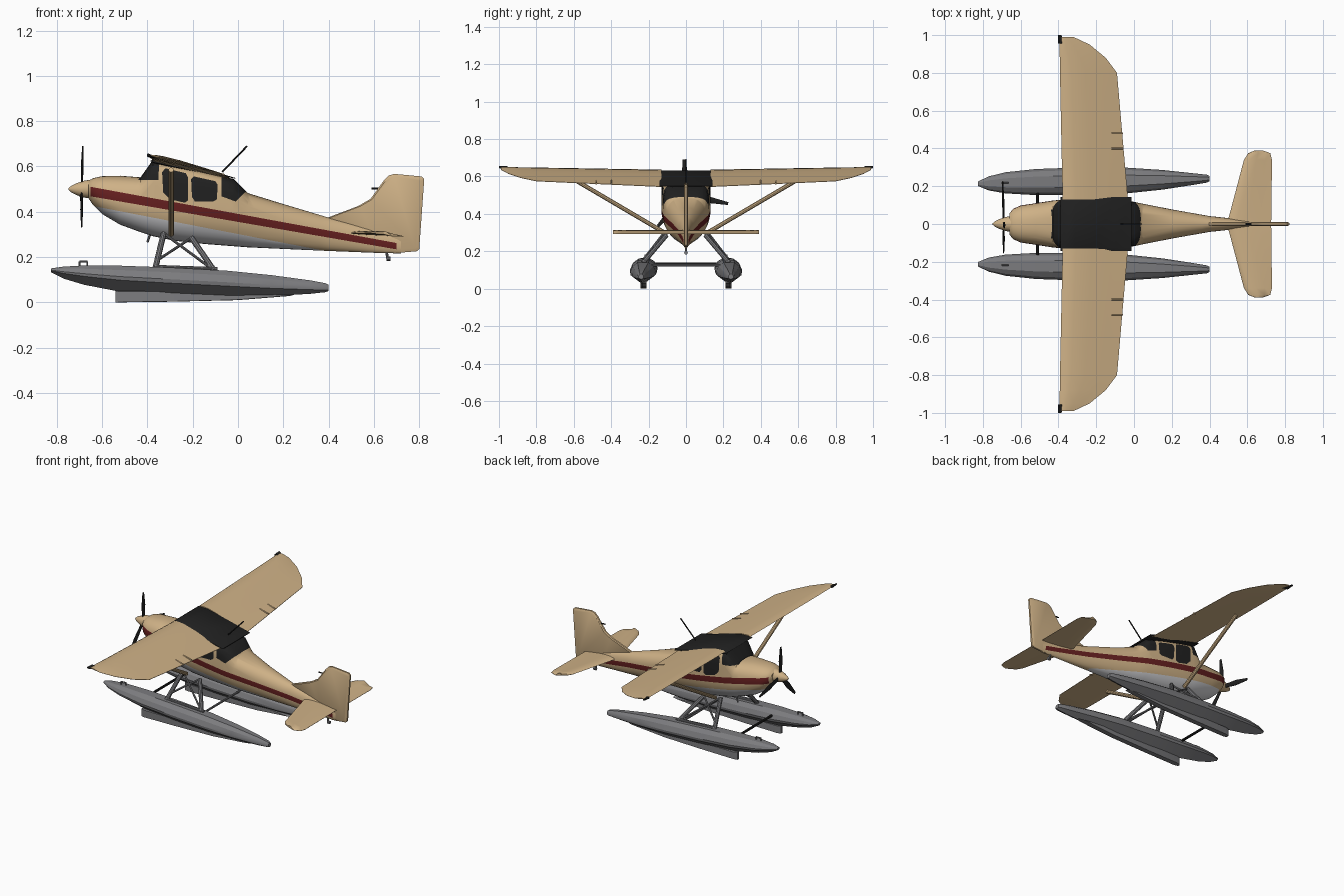
import bpy, bmesh
from math import sin, cos, pi, radians
from mathutils import Vector

if "Cube" in bpy.data.objects:
    bpy.data.objects.remove(bpy.data.objects["Cube"])


def material(name, r, g, b):
    m = bpy.data.materials.new(name)
    m.use_nodes = True
    m.diffuse_color = (r, g, b, 1)
    m.node_tree.nodes["Principled BSDF"].inputs["Base Color"].default_value = (r, g, b, 1)
    return m


TAN = material("tan paint", 0.62, 0.44, 0.24)
RED = material("dark red", 0.13, 0.014, 0.014)
WHITE = material("pale grey", 0.65, 0.65, 0.67)
BLACK = material("black", 0.015, 0.015, 0.015)
GREY = material("float grey", 0.2, 0.2, 0.21)


def finish(name, bm, *mats, angle=35):
    bmesh.ops.recalc_face_normals(bm, faces=bm.faces[:])
    me = bpy.data.meshes.new(name)
    bm.to_mesh(me)
    bm.free()
    for m in mats:
        me.materials.append(m)
    me.shade_smooth()
    me.set_sharp_from_angle(angle=radians(angle))
    ob = bpy.data.objects.new(name, me)
    bpy.context.scene.collection.objects.link(ob)
    return ob


def loft(rings):
    """Skin a list of closed rings and cap both ends."""
    bm = bmesh.new()
    loops = [[bm.verts.new(p) for p in ring] for ring in rings]
    n = len(loops[0])
    for a, b in zip(loops, loops[1:]):
        for i in range(n):
            j = (i + 1) % n
            bm.faces.new((a[i], a[j], b[j], b[i]))
    bm.faces.new(loops[0])
    bm.faces.new(loops[-1])
    return bm


def rod(name, a, b, r, mat, r2=None, flat=1.0, sides=10):
    """Straight bar from a to b; flat squeezes the section along x."""
    a, b = Vector(a), Vector(b)
    d = (b - a).normalized()
    u = Vector((1, 0, 0)) - d * d.x
    u = u.normalized() if u.length > 0.1 else Vector((0, 1, 0))
    v = d.cross(u)
    ring = lambda p, k: [p + u * cos(2 * pi * i / sides) * k * flat
                         + v * sin(2 * pi * i / sides) * k for i in range(sides)]
    return finish(name, loft([ring(a, r), ring(b, r2 or r)]), mat)


def slab(name, pts, half, mat, y=0.0):
    """Upright plate with a thinner rim, outlined in x and z."""
    cx = sum(p[0] for p in pts) / len(pts)
    cz = sum(p[1] for p in pts) / len(pts)
    ring = lambda k, h: [(cx + (x - cx) * k, y + h, cz + (z - cz) * k) for x, z in pts]
    return finish(name, loft([ring(.93, -half), ring(1, -half * .5),
                              ring(1, half * .5), ring(.93, half)]), mat)


# Fuselage: x, bottom, widest height, top, half width, roundness of the top
SECTIONS = [
    (-.66, .46, .50, .535, .055, 2), (-.64, .43, .49, .548, .08, 2.2),
    (-.60, .39, .475, .557, .098, 2.3), (-.52, .343, .455, .559, .11, 2.4),
    (-.43, .31, .44, .552, .124, 2.8), (-.375, .292, .44, .63, .13, 5),
    (-.28, .272, .43, .605, .132, 6), (-.15, .258, .42, .575, .13, 6),
    (-.02, .248, .40, .545, .121, 5), (.045, .243, .38, .482, .108, 2.8),
    (.2, .236, .35, .434, .077, 2.2), (.4, .227, .31, .374, .042, 2),
    (.6, .219, .27, .322, .02, 2), (.72, .216, .25, .295, .012, 2)]


def body_ring(x, zb, zm, zt, hw, n, count=36):
    pts = []
    for i in range(count):
        c, s = cos(2 * pi * i / count), sin(2 * pi * i / count)
        e = n if s > 0 else 2.1
        y = hw * abs(c) ** (2 / e) * (1 if c > 0 else -1)
        h = abs(s) ** (2 / e)
        pts.append((x, y, zm + (zt - zm) * h if s > 0 else zm - (zm - zb) * h))
    return pts


WINDOWS = [
    [(-.44, .54), (-.385, .66), (-.345, .66), (-.352, .54)],
    [(-.335, .575), (-.32, .592), (-.23, .57), (-.22, .55), (-.22, .45), (-.235, .44),
     (-.3, .455), (-.33, .485)],
    [(-.207, .545), (-.195, .556), (-.1, .535), (-.09, .52), (-.093, .455), (-.11, .445),
     (-.19, .445), (-.203, .465)],
    [(-.072, .56), (0, .56), (.036, .49), (-.01, .445), (-.072, .468)]]


def edges_of(poly):
    return list(zip(poly, poly[1:] + poly[:1]))


def inside(poly, x, z):
    side = [(q[0] - p[0]) * (z - p[1]) - (q[1] - p[1]) * (x - p[0]) > 0 for p, q in edges_of(poly)]
    return all(side) or not any(side)


def cut(bm, p, q, keep=lambda c: True):
    faces = [f for f in bm.faces if keep(f.calc_center_median())]
    geom = set(faces)
    for f in faces:
        geom.update(f.edges)
        geom.update(f.verts)
    bmesh.ops.bisect_plane(bm, geom=list(geom), dist=1e-5, plane_co=(p[0], 0, p[1]),
                           plane_no=(q[1] - p[1], 0, p[0] - q[0]))


bm = loft([body_ring(*s) for s in SECTIONS])
STRIPE = [(-.65, .51), (.7, .262), (.7, .234), (-.65, .468)]
BELLY = [(-.7, .437), (.36, .232), (.36, .1), (-.7, .1)]
for shape in (STRIPE, BELLY):
    for p, q in edges_of(shape):
        cut(bm, p, q)
for w in WINDOWS:
    lo, hi = min(p[0] for p in w), max(p[0] for p in w)
    for p, q in edges_of(w):
        cut(bm, p, q, lambda c: lo - .1 < c.x < hi + .1 and c.z > .41)
for f in bm.faces:
    c = f.calc_center_median()
    if inside(STRIPE, c.x, c.z):
        f.material_index = 1
    elif inside(BELLY, c.x, c.z):
        f.material_index = 2
    elif any(inside(w, c.x, c.z) for w in WINDOWS):
        f.material_index = 3
finish("fuselage", bm, TAN, RED, WHITE, BLACK, angle=40)

# Wing panels and dark roof between them
FOIL = [(0, 0), (.04, .5), (.2, 1), (.45, .9), (.75, .45), (1, .06),
        (1, -.06), (.75, -.15), (.45, -.25), (.2, -.3), (.04, -.25)]


def foil_ring(y, x0, x1, z0, z1, t):
    return [(x0 + (x1 - x0) * u, y, z0 + (z1 - z0) * u + t * h) for u, h in FOIL]


WING = [(.13, -.378, -.032, .63, .545, .02), (.8, -.392, -.09, .642, .575, .017),
        (.88, -.393, -.15, .644, .592, .014), (.95, -.395, -.235, .646, .615, .011),
        (.99, -.385, -.32, .648, .636, .005)]
for s, side in ((1, "right"), (-1, "left")):
    finish("wing_" + side, loft([foil_ring(s * w[0], *w[1:]) for w in WING]), TAN)
    rod("wing_strut_" + side, (-.295, s * .115, .30), (-.295, s * .6, .585), .012, TAN)
    # Wing tip lamp and trailing-edge hinges
    finish("tip_lamp_" + side, loft([foil_ring(s * .955, -.402, -.36, .646, .636, .012),
                                     foil_ring(s * 1.0, -.402, -.385, .65, .645, .008)]), BLACK)
    for y in (.4, .48):
        rod("hinge_" + side, (-.12, s * y, .578), (-.06, s * y, .562), .005, TAN)
finish("cabin_roof", loft([foil_ring(y, -.388, -.012, .624, .548, t) for y, t in
                           ((-.142, .012), (-.125, .024), (.125, .024), (.142, .012))]), BLACK)

# Tail
slab("tail_fin", [(.39, .372), (.53, .425), (.585, .457), (.645, .54), (.665, .56), (.69, .567),
                  (.81, .556), (.822, .545), (.80, .235), (.79, .226), (.69, .217), (.6, .26)],
     .011, TAN)
rod("fin_probe", (.59, 0, .503), (.64, 0, .503), .004, BLACK)
STAB = [(0, .49, .725), (.04, .503, .728), (.34, .582, .73), (.375, .605, .722), (.39, .64, .68)]
for s, side in ((1, "right"), (-1, "left")):
    finish("tailplane_" + side, loft([foil_ring(s * y, a, b, .306, .292, .012)
                                      for y, a, b in STAB]), TAN)
rod("tail_post", (.655, 0, .225), (.66, 0, .195), .006, GREY)
rod("tail_shoe", (.655, 0, .192), (.672, 0, .192), .01, GREY)

# Propeller, spinner and aerial
HUB = Vector((-.69, 0, .50))
finish("spinner", loft([[(x, r * cos(i * pi / 10), .50 + r * sin(i * pi / 10)) for i in range(20)]
                        for x, r in ((-.748, .004), (-.735, .015), (-.71, .027),
                                     (-.68, .037), (-.65, .042))]), TAN)
for tip in ((-.685, -.01, .69), (-.695, .225, .455), (-.69, -.15, .335)):
    tip = Vector(tip)
    mid = HUB.lerp(tip, .55)
    rod("propeller_root", HUB, mid, .011, BLACK, r2=.018, flat=.35)
    rod("propeller_tip", mid, tip, .018, BLACK, r2=.008, flat=.35)
rod("aerial", (-.07, 0, .575), (.04, 0, .69), .004, BLACK)
rod("belly_drain", (-.385, .03, .31), (-.40, .03, .265), .005, GREY)

# Floats: x, keel, chine, deck, half width, centre line
FLOAT = [(-.825, .133, .14, .15, .012, .213), (-.77, .105, .128, .158, .037, .215),
         (-.68, .078, .115, .163, .056, .218), (-.52, .047, .098, .162, .069, .222),
         (-.3, .03, .085, .154, .073, .226), (-.05, .022, .072, .14, .069, .23),
         (.15, .028, .062, .12, .052, .234), (.32, .038, .056, .097, .03, .238),
         (.385, .045, .055, .085, .021, .24), (.4, .05, .056, .078, .014, .24)]


def float_ring(s, x, zk, zc, zt, hw, cy):
    h = zt - zc
    half = [(.95, zc), (1, zc + h * .25), (.82, zc + h * .7), (.42, zt)]
    prof = [(0, zk)] + half + [(-a, z) for a, z in reversed(half)]
    return [(x, s * (cy + a * hw), z) for a, z in prof]


for s, side in ((1, "right"), (-1, "left")):
    finish("float_" + side, loft([float_ring(s, *f) for f in FLOAT]), GREY, angle=28)
    slab("keel_" + side, [(-.54, .05), (-.54, 0), (-.3, .003), (0, .01), (.25, .03), (0, .05)],
         .016, GREY, y=s * .226)
    # Mooring cleat
    for x in (-.70, -.665):
        rod("cleat_post_" + side, (x, s * .218, .155), (x, s * .218, .18), .004, GREY)
    rod("cleat_bar_" + side, (-.70, s * .218, .18), (-.665, s * .218, .18), .004, GREY)
    # Float struts
    front_low, rear_low = (-.365, s * .225, .15), (-.105, s * .228, .14)
    front_top, rear_top = (-.328, s * .105, .305), (-.205, s * .105, .285)
    rod("front_strut_" + side, front_low, front_top, .013, GREY)
    rod("rear_strut_" + side, rear_low, rear_top, .013, GREY)
    rod("brace_up_" + side, (-.35, s * .2, .19), rear_top, .006, GREY)
    rod("brace_down_" + side, rear_low, front_top, .006, GREY)
    rod("step_bar_" + side, (-.36, s * .225, .158), (-.09, s * .228, .148), .008, GREY)

# Spreader bars between the floats
rod("front_spreader", (-.51, -.2, .132), (-.51, .2, .132), .008, BLACK)
rod("rear_spreader", (-.11, -.2, .125), (-.11, .2, .125), .007, GREY)
